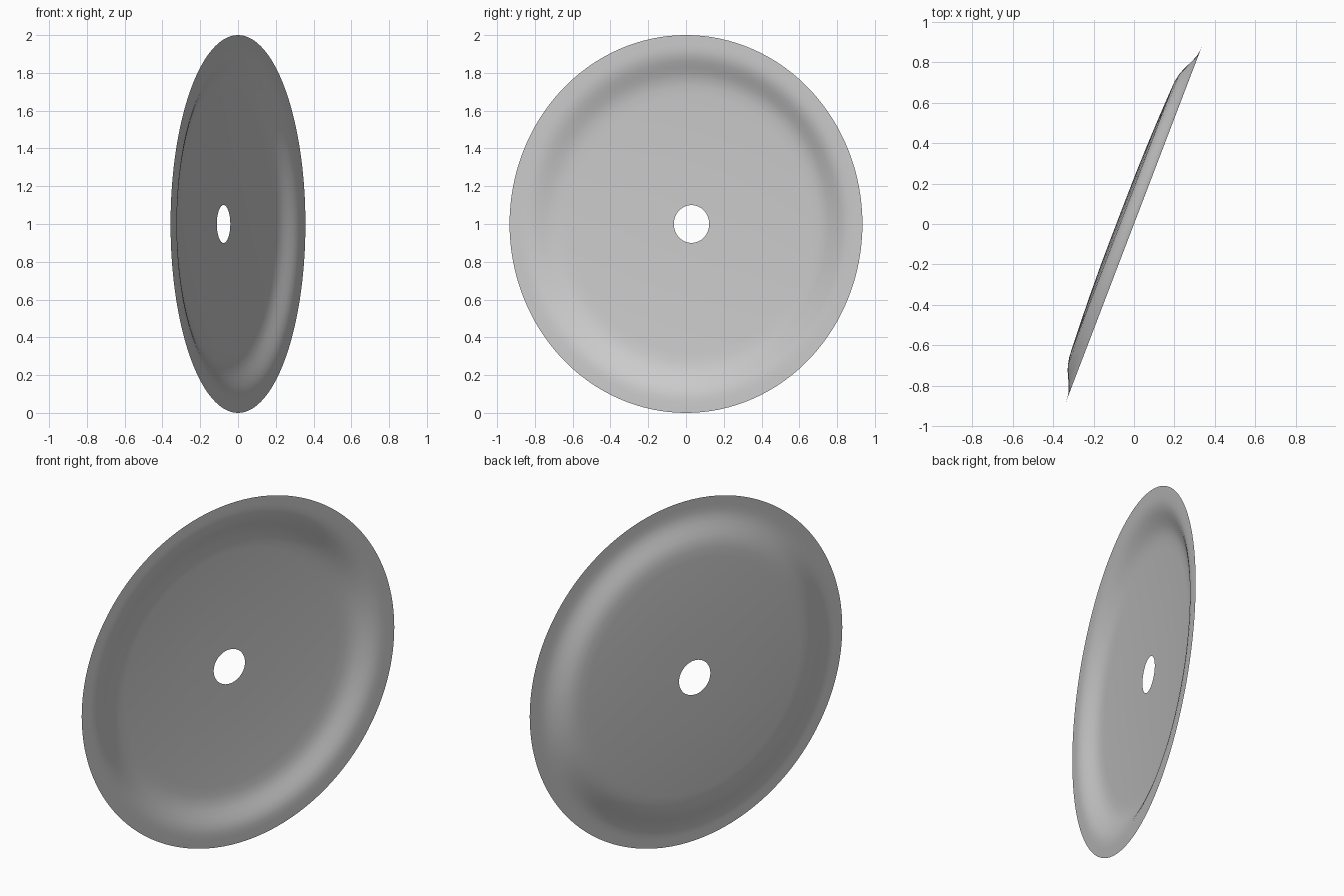
import bpy, bmesh, math
from mathutils import Vector

if "Cube" in bpy.data.objects:
    bpy.data.objects.remove(bpy.data.objects["Cube"])

# Dished disc profile: (radius, height above the rim plane)
profile = [(.1, .082), (.25, .081), (.4, .078), (.55, .073), (.68, .067),
           (.73, .064), (.77, .056), (.80, .045), (.83, .031), (.86, .017),
           (.89, .006), (.92, .001), (.95, 0), (1, 0)]
SIDES = 128

# Disc stands upright, its axis turned in plan
axis = Vector((-.934, .357, 0)).normalized()
across = Vector((.357, .934, 0)).normalized()
up = Vector((0, 0, 1))

bm = bmesh.new()
rings = []
for r, h in profile:
    ring = []
    for i in range(SIDES):
        a = 2 * math.pi * i / SIDES
        ring.append(bm.verts.new(up + axis * h + (across * math.cos(a) + up * math.sin(a)) * r))
    rings.append(ring)

# Skin between neighbouring rings, leaving the centre hole open
for inner, outer in zip(rings, rings[1:]):
    for i in range(SIDES):
        j = (i + 1) % SIDES
        bm.faces.new((inner[i], outer[i], outer[j], inner[j])).smooth = True
bm.normal_update()
if bm.faces[:][0].normal.dot(axis) < 0:
    bmesh.ops.reverse_faces(bm, faces=bm.faces[:])

mesh = bpy.data.meshes.new("dished_disc")
bm.to_mesh(mesh)
bm.free()
disc = bpy.data.objects.new("dished_disc", mesh)
bpy.context.collection.objects.link(disc)
